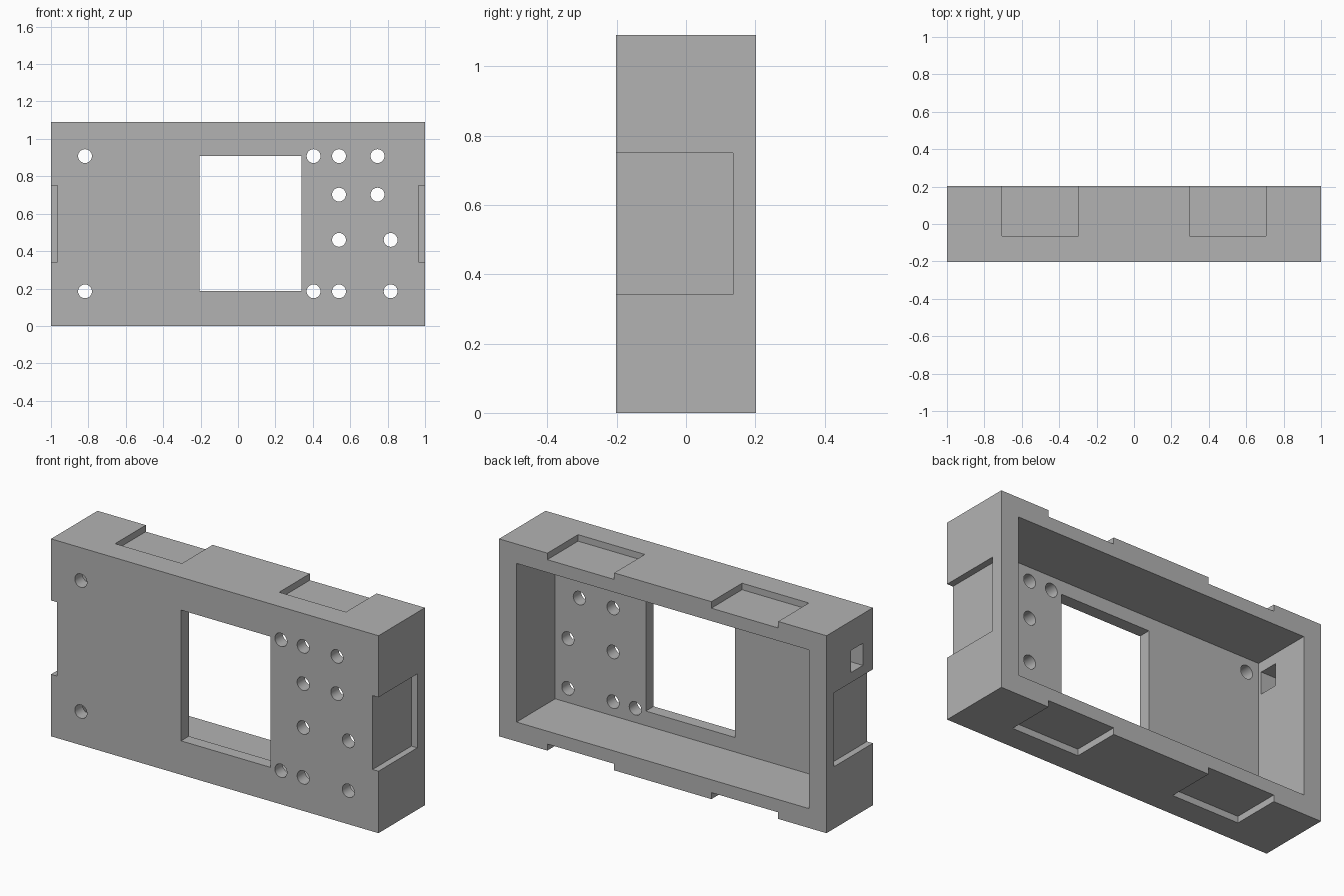
import bpy
import math
from mathutils import Vector

cube = bpy.data.objects.get("Cube")
if cube:
    bpy.data.objects.remove(cube, do_unlink=True)

W, D, H = 2.0, 0.405, 1.09      # outer size
WALL, PANEL, RECESS = 0.107, 0.068, 0.036
FRONT, BACK = -D / 2, D / 2
OVER = 0.1                      # how far cutters pass the surface

grey = bpy.data.materials.new("plain grey")
grey.use_nodes = True
grey.diffuse_color = (0.45, 0.45, 0.45, 1)
grey.node_tree.nodes["Principled BSDF"].inputs["Base Color"].default_value = (0.45, 0.45, 0.45, 1)


def box(name, x, y, z):
    """Box from three (low, high) ranges."""
    low, high = (Vector(c) for c in zip(x, y, z))
    bpy.ops.mesh.primitive_cube_add(size=1, location=(low + high) / 2)
    ob = bpy.context.object
    ob.name = name
    ob.scale = high - low
    bpy.ops.object.transform_apply(location=True, rotation=False, scale=True)
    ob.data.materials.append(grey)
    return ob


def hole(x, z, radius=0.037):
    """Round cutter through the front panel."""
    bpy.ops.mesh.primitive_cylinder_add(
        vertices=32, radius=radius, depth=0.3,
        location=(x, FRONT, z), rotation=(math.pi / 2, 0, 0))
    ob = bpy.context.object
    ob.name = "screw_hole_cutter"
    ob.data.materials.append(grey)
    return ob


def cut(target, cutter):
    cutter.hide_render = True
    mod = target.modifiers.new("cut", "BOOLEAN")
    mod.operation = "DIFFERENCE"
    mod.solver = "EXACT"
    mod.object = cutter
    bpy.context.view_layer.objects.active = target
    bpy.ops.object.modifier_apply(modifier=mod.name)
    bpy.data.objects.remove(cutter, do_unlink=True)


# Outer shell, hollow and open at the back
case = box("case_shell", (-W / 2, W / 2), (FRONT, BACK), (0, H))
cut(case, box("cavity_cutter", (-W / 2 + WALL, W / 2 - WALL),
              (FRONT + PANEL, BACK + OVER), (WALL, H - WALL)))

# Display window in the front panel
cut(case, box("window_cutter", (-0.206, 0.34), (FRONT - OVER, 0), (0.187, 0.909)))

# Side recesses, open at the front
for x in ((-W / 2 - OVER, -W / 2 + RECESS), (W / 2 - RECESS, W / 2 + OVER)):
    cut(case, box("side_recess_cutter", x, (FRONT - OVER, 0.136), (0.342, 0.75)))

# Top and bottom recesses, open at the back
for x in ((-0.705, -0.297), (0.297, 0.705)):
    for z in ((-OVER, RECESS), (H - RECESS, H + OVER)):
        cut(case, box("edge_recess_cutter", x, (-0.065, BACK + OVER), z))

# Cable slot through the -x wall
cut(case, box("cable_slot_cutter", (-W / 2 - OVER, -0.8), (-0.115, -0.01), (0.805, 0.927)))

# Screw holes, listed by column: x and heights
LOW, HIGH = 0.185, 0.908
columns = {
    -0.818: (LOW, HIGH),
    0.404: (LOW, HIGH),
    0.54: (LOW, 0.46, 0.702, HIGH),
    0.746: (0.702, HIGH),
    0.816: (LOW, 0.46),
}
for x, heights in columns.items():
    for z in heights:
        cut(case, hole(x, z))

# Smooth hole walls, sharp edges elsewhere
bpy.ops.object.select_all(action="DESELECT")
case.select_set(True)
bpy.context.view_layer.objects.active = case
bpy.ops.object.shade_smooth_by_angle(angle=math.radians(30))
